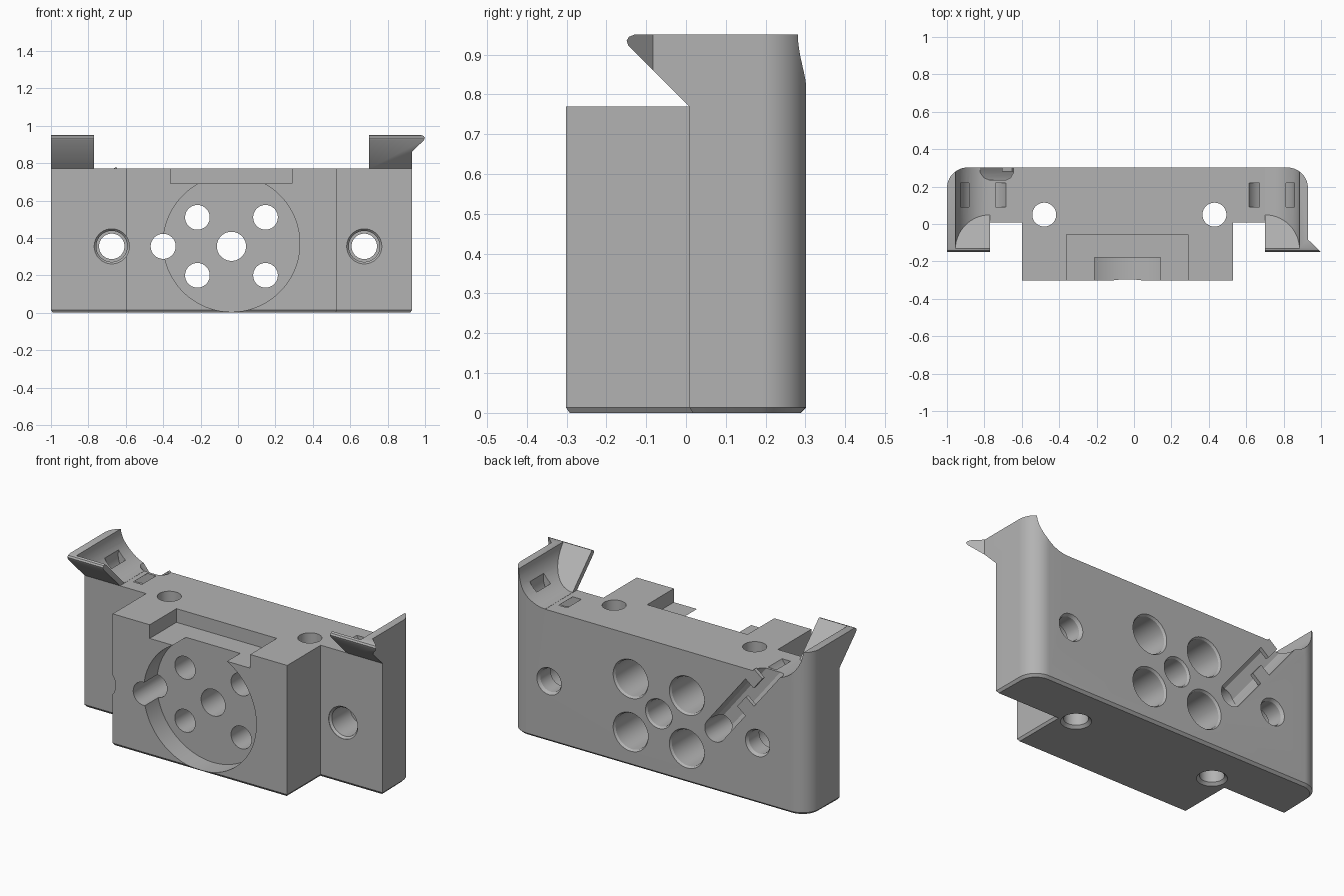
import bpy, bmesh, math
from mathutils import Vector

cube = bpy.data.objects.get("Cube")
if cube:
    bpy.data.objects.remove(cube, do_unlink=True)

grey = bpy.data.materials.new("plain grey")
grey.use_nodes = True
tone = (0.45, 0.45, 0.45, 1)
grey.diffuse_color = tone
grey.node_tree.nodes["Principled BSDF"].inputs["Base Color"].default_value = tone

MID = -0.035          # mirror line of the main block
BACK, FRONT, STEP = 0.302, -0.302, 0.008
TOP, RIM = 0.77, 0.95


def flip(x):
    return 2 * MID - x


def make(name, bm):
    bmesh.ops.recalc_face_normals(bm, faces=bm.faces)
    mesh = bpy.data.meshes.new(name)
    bm.to_mesh(mesh)
    bm.free()
    mesh.materials.append(grey)
    obj = bpy.data.objects.new(name, mesh)
    bpy.context.collection.objects.link(obj)
    return obj


def skin(name, loops, ring=False):
    """Solid through a row of matching point loops."""
    bm = bmesh.new()
    rows = [[bm.verts.new(p) for p in loop] for loop in loops]
    pairs = list(zip(rows, rows[1:])) + ([(rows[-1], rows[0])] if ring else [])
    for a, b in pairs:
        for i in range(len(a)):
            j = (i + 1) % len(a)
            bm.faces.new((a[i], a[j], b[j], b[i]))
    if not ring:
        bm.faces.new(rows[0])
        bm.faces.new(rows[-1])
    return make(name, bm)


def prism(name, pts, lo, hi, place):
    return skin(name, [[place(a, b, c) for a, b in pts] for c in (lo, hi)])


def lathe(name, centre, profile, axis="Y", ring=False, n=48):
    """Stepped round shape from (distance, radius) pairs along an axis."""
    loops = []
    for d, r in profile:
        loop = []
        for i in range(n):
            t = math.tau * (i + 0.5) / n
            a, b = centre[0] + r * math.cos(t), centre[1] + r * math.sin(t)
            loop.append((a, d, b) if axis == "Y" else (a, b, d))
        loops.append(loop)
    return skin(name, loops, ring)


def combine(obj, other, operation="DIFFERENCE"):
    other.hide_render = True
    mod = obj.modifiers.new("cut", "BOOLEAN")
    mod.operation, mod.solver, mod.object = operation, "EXACT", other
    bpy.context.view_layer.objects.active = obj
    bpy.ops.object.modifier_apply(modifier=mod.name)
    bpy.data.objects.remove(other, do_unlink=True)


def arc(cx, cy, r, a0, a1, n=14):
    angles = [math.radians(a0 + (a1 - a0) * i / n) for i in range(n + 1)]
    return [(cx + r * math.cos(a), cy + r * math.sin(a)) for a in angles]


def along_x(a, b, c):
    return (c, a, b)


def along_y(a, b, c):
    return (a, c, b)


def along_z(a, b, c):
    return (a, b, c)


# main block: stepped outline, rounded back corners, chamfered foot
R = 0.11
back = arc(flip(-1) - R, BACK - R, R, 0, 90) + arc(-1 + R, BACK - R, R, 90, 180)
outline = [(-1, STEP), (-0.6, STEP), (-0.6, FRONT), (flip(-0.6), FRONT),
           (flip(-0.6), STEP), (flip(-1), STEP)] + back
CH = 0.014
body = prism("mount_body", outline, CH, TOP, along_z)
bm = bmesh.new()
bm.from_mesh(body.data)
foot = min(bm.faces, key=lambda f: f.calc_center_median().z)
bmesh.ops.inset_individual(bm, faces=[foot], thickness=CH)
for v in foot.verts:
    v.co.z = 0
bm.to_mesh(body.data)
bm.free()

# corner ears with sloping front lips, and one pointed tip
ear_plan = [(-1, -0.2), (1, -0.2), (1, -0.15), (flip(-1), -0.083)] + back
ears = prism("ears", ear_plan, 0.7, 1.05, along_z)
side = [(STEP, TOP), (0.4, TOP), (0.4, RIM), (-0.13, RIM), (-0.143, 0.945),
        (-0.149, 0.935), (-0.145, 0.923)]
combine(ears, prism("side_shape", side, -1.2, 1.2, along_x), "INTERSECT")
gap = [(-0.77, 0.7), (flip(-0.77), 0.7), (flip(-0.77), 1.1), (-0.77, 1.1)]
combine(ears, prism("gap", gap, -0.5, 0.5, along_y))

# round scoop behind the lips, its front following the slope
left = [(-0.955, 1.1)] + arc(-0.77, 0.956, 0.185, 180, 270)
scoop = left + [(flip(x), z) for x, z in reversed(left)]
combine(ears, skin("scoop", [[(x, 0.82 - z, z) for x, z in scoop],
                             [(x, 0.5, z) for x, z in scoop]]))
combine(body, ears, "UNION")

# front slot and round recess
slot = [(-0.36, 0.69), (flip(-0.36), 0.69), (flip(-0.36), 0.9), (-0.36, 0.9)]
combine(body, prism("slot", slot, -0.5, -0.055, along_y))
combine(body, lathe("recess", (MID, 0.37), [(-0.5, 0.365), (-0.18, 0.365)], n=96))

# four screw holes with wide bores at the back
for dx in (-0.182, 0.182):
    for z in (0.2, 0.51):
        combine(body, lathe("screw_hole", (MID + dx, z), [
            (-0.5, 0.066), (0.02, 0.066), (0.02, 0.105), (0.29, 0.105), (0.32, 0.125)]))

# centre hole and cable hole
combine(body, lathe("centre_hole", (MID, 0.355), [(-0.5, 0.078), (0.29, 0.078), (0.32, 0.098)]))
combine(body, lathe("cable_hole", (-0.4, 0.355), [(-0.5, 0.067), (0.4, 0.067)]))

# stepped side holes, vertical holes and curved strap tunnels
for s in (-1, 1):
    combine(body, lathe("side_hole", (0.675 * s, 0.355), [
        (-0.5, 0.094), (0.01, 0.094), (0.022, 0.083), (0.19, 0.083),
        (0.19, 0.068), (0.285, 0.068), (0.32, 0.09)]))
    combine(body, lathe("vertical_hole", (-0.025 + 0.455 * s, 0.05), [
        (-0.1, 0.08), (0, 0.08), (0.015, 0.064), (1, 0.064)], "Z"))
    combine(body, lathe("strap_tunnel", (MID + 0.765 * s, 0.83), [
        (0.09, 0.085), (0.09, 0.13), (0.22, 0.13), (0.22, 0.085)], ring=True))

# slanted cable channel on the back, with two small retaining tabs
run = Vector((-0.33, 0, 0.415)).normalized()
across = Vector((run.z, 0, -run.x))
start = Vector((-0.4, 0, 0.355))


def along_run(s, y, t):
    return start + run * t + across * s + Vector((0, y, 0))


W = 0.067
trough = [(-W, 0.4), (-W, 0.275), (-0.055, 0.248), (-0.035, 0.235),
          (0.035, 0.235), (0.055, 0.248), (W, 0.275), (W, 0.4)]
combine(body, prism("channel", trough, 0, 0.64, along_run))
for sign, t in ((-1, 0.23), (1, 0.4)):
    tab = [(sign * W, 0.28), (0, 0.28), (0, BACK), (sign * W, BACK)]
    prism("cable_tab", tab, t, t + 0.09, along_run)

# smooth round walls, keep crisp edges
bpy.ops.object.select_all(action="DESELECT")
body.select_set(True)
bpy.context.view_layer.objects.active = body
bpy.ops.object.shade_smooth_by_angle(angle=math.radians(30))
